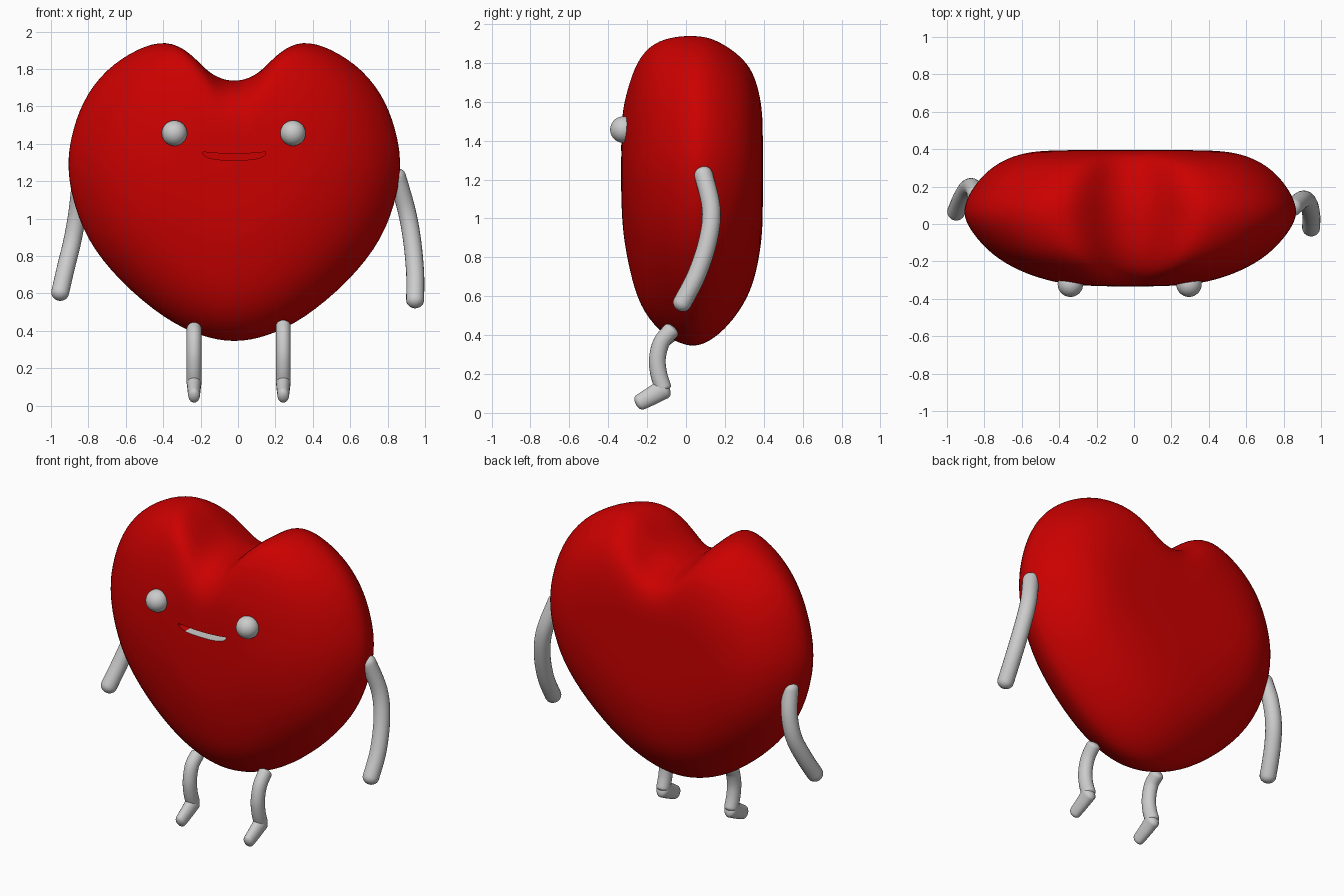
import bpy, bmesh, math
from mathutils import Vector

if "Cube" in bpy.data.objects:
    bpy.data.objects.remove(bpy.data.objects["Cube"])


def material(name, rgb):
    m = bpy.data.materials.new(name)
    m.diffuse_color = (*rgb, 1)
    m.use_nodes = True
    m.node_tree.nodes["Principled BSDF"].inputs["Base Color"].default_value = m.diffuse_color
    return m


RED = material("red", (0.6, 0.0, 0.0))
GREY = material("pale grey", (0.6, 0.6, 0.6))


def spline(pts, n):
    """Catmull-Rom through pts[1:-1]; the first and last only steer the ends."""
    out = []
    for a, b, c, d in zip(pts, pts[1:], pts[2:], pts[3:]):
        for k in range(n):
            t = k / n
            out.append(b + 0.5 * t * (c - a + t * (2 * a - 5 * b + 4 * c - d
                                                  + t * (3 * (b - c) + d - a))))
    return out + [pts[-2]]


def finish(name, bm, mat, relax=0):
    bmesh.ops.remove_doubles(bm, verts=bm.verts, dist=1e-5)
    for _ in range(relax):
        bmesh.ops.smooth_vert(bm, verts=bm.verts, factor=.5, use_axis_x=True,
                              use_axis_y=True, use_axis_z=True)
    bmesh.ops.recalc_face_normals(bm, faces=bm.faces)
    me = bpy.data.meshes.new(name)
    bm.to_mesh(me)
    bm.free()
    me.materials.append(mat)
    ob = bpy.data.objects.new(name, me)
    bpy.context.collection.objects.link(ob)
    return ob


def smooth(ob, angle=50):
    bpy.ops.object.select_all(action='DESELECT')
    ob.select_set(True)
    bpy.context.view_layer.objects.active = ob
    bpy.ops.object.shade_smooth_by_angle(angle=math.radians(angle))


def loft(name, rings, mat, relax=0):
    bm = bmesh.new()
    vs = [[bm.verts.new(p) for p in r] for r in rings]
    for a, b in zip(vs, vs[1:]):
        for i in range(len(a)):
            j = (i + 1) % len(a)
            bm.faces.new((a[i], a[j], b[j], b[i]))
    return finish(name, bm, mat, relax)


def tube(name, pts, rx, r, cap=0.9, taper=1.0, sides=20):
    """Round-ended tube; rx is the radius across x, r the radius in the y-z plane."""
    pts = [Vector(p) for p in pts]
    path = spline([pts[0]] + pts + [pts[-1]], 6)
    t0 = (path[0] - path[1]).normalized()
    t1 = (path[-1] - path[-2]).normalized()
    n = len(path) - 1
    st = [(p, 1 + (taper - 1) * i / n) for i, p in enumerate(path)]
    ang = [math.pi / 2 * k / 6 for k in range(1, 7)]
    st = ([(path[0] + t0 * r * cap * math.sin(a), math.cos(a)) for a in reversed(ang)] + st
          + [(path[-1] + t1 * r * cap * taper * math.sin(a), taper * math.cos(a)) for a in ang])
    rings = []
    for i, (p, s) in enumerate(st):
        t = (st[min(i + 1, len(st) - 1)][0] - st[max(i - 1, 0)][0]).normalized()
        u = (Vector((1, 0, 0)) - t * t.x).normalized()
        v = t.cross(u)
        rings.append([p + u * (rx * s * math.cos(a)) + v * (r * s * math.sin(a))
                      for a in (2 * math.pi * k / sides for k in range(sides))])
    ob = loft(name, rings, GREY)
    smooth(ob, 85)
    return ob


# Heart body: a heart outline scaled through depth levels
CX, CZ = -0.02, 1.25
half = [(0, 1.735), (.09, 1.755), (.17, 1.81), (.26, 1.895), (.37, 1.947), (.52, 1.908),
        (.69, 1.795), (.815, 1.625), (.878, 1.43), (.893, 1.29), (.875, 1.13), (.792, .89),
        (.61, .66), (.38, .468), (.18, .37), (0, .337)]
loop = [Vector((x, z - CZ)) for x, z in half + [(-x, z) for x, z in half[-2:0:-1]]]
outline = spline([loop[-1]] + loop + loop[:2], 4)[:-1]

# y, then the scale across, above and below the centre
levels = [(-.335, 0, 0, 0), (-.331, .23, .32, .22), (-.322, .37, .46, .36),
          (-.3, .5, .6, .51), (-.25, .665, .81, .73), (-.165, .825, .945, .88),
          (-.055, .94, .993, .972), (.04, .997, 1, 1), (.12, .985, .985, .97),
          (.2, .937, .93, .9), (.28, .86, .845, .79), (.34, .76, .735, .66),
          (.375, .65, .58, .5), (.392, .52, .42, .35), (.395, .3, .24, .2), (.395, 0, 0, 0)]


def mirrored(l):
    return Vector((l[0], -l[1], -l[2], -l[3]))


def body_point(p, l):
    """The notch fades out towards the flat front and back."""
    z = p.y
    if 0 < z < .68 and abs(p.x) < .37:
        w = min(1, max(0, (.99 - l[2]) / .7))
        z += (.68 - z) * .8 * w * w * (3 - 2 * w)
    return (CX + p.x * l[1], l[0], CZ + z * (l[2] if z > 0 else l[3]))


lv = [mirrored(levels[1])] + [Vector(l) for l in levels] + [mirrored(levels[-2])]
heart = loft("heart_body", [[body_point(p, l) for p in outline] for l in spline(lv, 4)],
             RED, relax=10)

# Mouth: a flat slit cut into the front, with a pale floor
N = 24
ts = [-math.cos(math.pi * k / N) for k in range(N + 1)]
prof = [(CX + .167 * t, 1.351 - .038 * math.sqrt(max(0, 1 - abs(t) ** 3))) for t in ts]
prof += [(CX + .167 * t, 1.347 + .010 * t * t) for t in reversed(ts)]
bm = bmesh.new()
front = bm.faces.new([bm.verts.new((x, -.5, z)) for x, z in prof])
ext = bmesh.ops.extrude_face_region(bm, geom=[front], use_keep_orig=True)
for v in [g for g in ext['geom'] if isinstance(g, bmesh.types.BMVert)]:
    v.co.y = -.23
cutter = finish("mouth_cutter", bm, RED)
cutter.hide_render = True
mod = heart.modifiers.new("mouth", 'BOOLEAN')
mod.object = cutter
mod.operation = 'DIFFERENCE'
mod.solver = 'EXACT'
bpy.context.view_layer.objects.active = heart
bpy.ops.object.modifier_apply(modifier=mod.name)
bpy.data.objects.remove(cutter)
heart.data.materials.clear()
heart.data.materials.append(RED)
heart.data.materials.append(GREY)
for f in heart.data.polygons:
    c = f.center
    floor = -.12 < c.x - CX < .15 and 1.3 < c.z < 1.358 and c.y < -.2 and f.normal.z > .6
    f.material_index = 1 if floor else 0
smooth(heart, 50)

# Eyes
for name, x in (("left_eye", -.34), ("right_eye", .294)):
    bm = bmesh.new()
    bmesh.ops.create_uvsphere(bm, u_segments=32, v_segments=20, radius=.068)
    bmesh.ops.translate(bm, verts=bm.verts, vec=(x, -.322, 1.457))
    smooth(finish(name, bm, GREY))

# Arms, posed slightly differently
tube("right_arm", [(.85, .09, 1.225), (.90, .13, 1.05), (.93, .114, .89),
                   (.947, .055, .71), (.947, -.02, .565)], .048, .048)
tube("left_arm", [(-.845, .16, 1.15), (-.862, .195, 1.01), (-.888, .19, .87),
                  (-.92, .14, .74), (-.951, .065, .605)], .048, .048)

# Legs, and feet that taper to the toe
for side, x, dz in (("left", -.235, -.015), ("right", .242, 0)):
    tube(side + "_leg", [(x, -.075, .425 + dz), (x, -.125, .365), (x, -.147, .28),
                         (x, -.14, .2), (x, -.118, .13)], .04, .043, .5)
    tube(side + "_foot", [(x, -.118, .122), (x, -.175, .088), (x, -.236, .055)],
         .04, .053, .6, .78)
